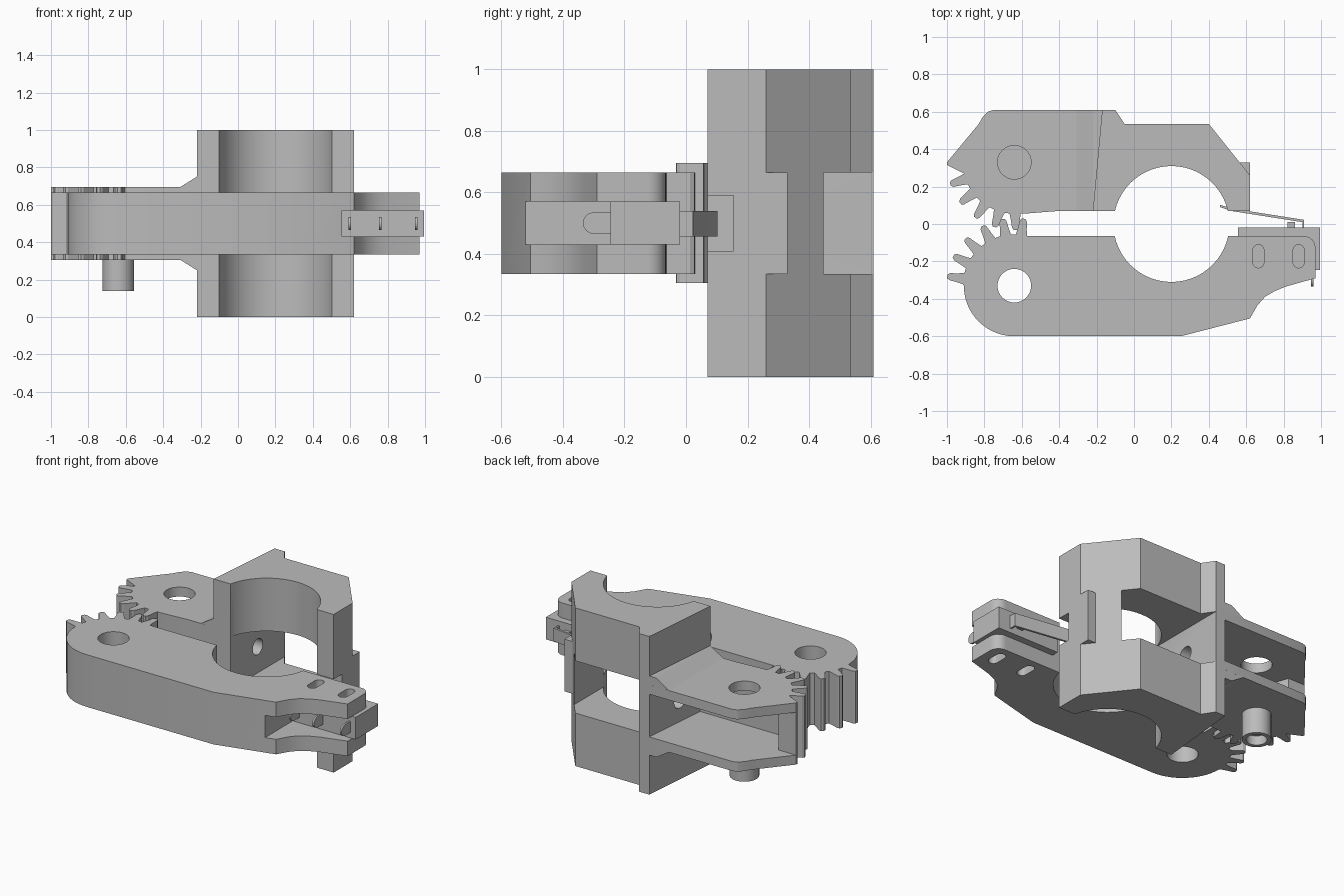
import bpy, bmesh
from math import sin, cos, pi, radians
from mathutils import Matrix, Vector

cube = bpy.data.objects.get("Cube")
if cube:
    bpy.data.objects.remove(cube, do_unlink=True)

grey = bpy.data.materials.new("plain grey")
grey.use_nodes = True
grey.diffuse_color = (0.5, 0.5, 0.5, 1)
grey.node_tree.nodes["Principled BSDF"].inputs["Base Color"].default_value = (0.5, 0.5, 0.5, 1)

TOP = Matrix.Identity(4)                                            # profile (x, y), depth z
SIDE = Matrix(((1, 0, 0, 0), (0, 0, 1, 0), (0, 1, 0, 0), (0, 0, 0, 1)))   # (x, z), depth y
END = Matrix(((0, 0, 1, 0), (1, 0, 0, 0), (0, 1, 0, 0), (0, 0, 0, 1)))    # (y, z), depth x


def prism(name, profile, low, high, plane=TOP):
    """Extrude a closed profile between two depths."""
    bm = bmesh.new()
    face = bm.faces.new([bm.verts.new((u, v, low)) for u, v in profile])
    ext = bmesh.ops.extrude_face_region(bm, geom=[face])["geom"]
    moved = [g for g in ext if isinstance(g, bmesh.types.BMVert)]
    bmesh.ops.translate(bm, verts=moved, vec=(0, 0, high - low))
    bm.transform(plane)
    bmesh.ops.recalc_face_normals(bm, faces=bm.faces)
    mesh = bpy.data.meshes.new(name)
    bm.to_mesh(mesh)
    bm.free()
    mesh.materials.append(grey)
    ob = bpy.data.objects.new(name, mesh)
    bpy.context.collection.objects.link(ob)
    return ob


def rect(u0, u1, v0, v1):
    return [(u0, v0), (u1, v0), (u1, v1), (u0, v1)]


def arc(cx, cy, r, start, end, steps=16):
    angles = [radians(start + (end - start) * i / steps) for i in range(steps + 1)]
    return [(cx + r * cos(a), cy + r * sin(a)) for a in angles]


def disc(cx, cy, r):
    return arc(cx, cy, r, 0, 348.75, 31)


def gear(cx, cy, centres, root=0.275, tip=0.362):
    """Run of rounded teeth at the given angles."""
    pts = []
    sign = 1 if centres[-1] > centres[0] else -1
    for c in centres:
        for off, r in ((-6.3, root), (-4.6, root + 0.03), (-3, tip - 0.012), (-1.5, tip),
                       (1.5, tip), (3, tip - 0.012), (4.6, root + 0.03), (6.3, root)):
            a = radians(c + sign * off)
            pts.append((cx + r * cos(a), cy + r * sin(a)))
    return pts


def cut(ob, *cutters):
    for c in cutters:
        c.hide_render = True
        mod = ob.modifiers.new("cut", 'BOOLEAN')
        mod.operation, mod.solver, mod.object = 'DIFFERENCE', 'EXACT', c
        bpy.context.view_layer.objects.active = ob
        bpy.ops.object.modifier_apply(modifier=mod.name)
        bpy.data.objects.remove(c, do_unlink=True)


PX, PY = -0.64, 0.33        # gear pivots sit at (PX, +PY) and (PX, -PY)
LOW, HIGH = 0.335, 0.665    # thickness of the front jaw

# Front jaw: geared end, half-round grip and switch end
front = prism("front_jaw",
              gear(PX, -PY, [172 - 18 * i for i in range(6)])
              + [(-0.55, -0.065)] + arc(0.2, 0, 0.31, 192.1, 347.9, 24)
              + [(0.9, -0.065)] + arc(0.91, -0.125, 0.06, 90, 0, 6)
              + [(0.97, -0.29), (0.81, -0.335), (0.75, -0.36), (0.7, -0.39), (0.66, -0.435),
                 (0.62, -0.505), (0.25, -0.6)]
              + arc(PX, -PY, 0.27, 270, 180, 14), LOW, HIGH)
cut(front, prism("pivot_cut", disc(PX, -PY, 0.09), 0.2, 0.8),
    prism("switch_cut", rect(0.555, 1.1, -0.7, 0.1), 0.43, 0.57))
for x in (0.665, 0.88):
    oval = arc(x, -0.14, 0.03, 0, 180, 8) + arc(x, -0.205, 0.03, 180, 360, 8)
    cut(front, prism("oval_cut", oval, 0.2, 0.8))

# Micro switch with button, lever and pins
prism("switch_body", rect(0.555, 0.995, -0.245, -0.02), 0.43, 0.57)
prism("switch_button", rect(0.82, 0.86, -0.03, 0.012), 0.475, 0.525)
prism("switch_lever", [(0.91, -0.025), (0.91, 0.022), (0.53, 0.082), (0.46, 0.102), (0.46, 0.09),
                       (0.53, 0.068), (0.9, 0.01), (0.9, -0.025)], 0.457, 0.54)
for x in (0.597, 0.76, 0.953):
    prism("switch_pin", [(-0.23, 0.465), (-0.23, 0.535)]
          + arc(-0.3, 0.5, 0.035, 90, 270, 8)[0:], x - 0.006, x + 0.006, END)

# Back arm: geared end with an open pocket and a pivot hole in the top plate
arm = prism("back_arm",
            [(-1, 0.33), (-1, 0.315)] + gear(PX, PY, [199 + 18 * i for i in range(5)])
            + [(-0.59, 0.055), (-0.4, 0.07), (-0.2, 0.07), (-0.15, 0.61), (-0.75, 0.61),
               (-0.78, 0.6), (-0.81, 0.57), (-0.83, 0.535)], 0.305, 0.695)
cut(arm, prism("pocket_cut", [(-1.1, 0.33), (-0.88, 0.33), (-0.82, 0.16), (-0.1, 0.16),
                              (-0.1, 0.7), (-1.1, 0.7)], 0.365, 0.635),
    prism("pivot_cut", disc(PX, PY, 0.09), 0.5, 0.8))

# Pivot boss under the back arm
boss = prism("pivot_boss", disc(PX, PY, 0.085), 0.14, 0.32)
cut(boss, prism("boss_cut", disc(PX, PY, 0.06), 0.1, 0.2))

# Back clamp: tall half-round block with a window that clears the front jaw
clamp = prism("back_clamp",
              [(-0.22, 0.07)] + arc(0.2, 0, 0.31, 166.9, 13.1, 24)
              + [(0.62, 0.07), (0.62, 0.26), (0.4, 0.535), (-0.05, 0.535), (-0.1, 0.61),
                 (-0.17, 0.61)], 0, 1)
cut(clamp, prism("window_cut", rect(-0.1, 0.47, -0.1, 0.8), LOW, HIGH),
    prism("screw_cut", disc(0.34, 0.5, 0.05), -0.4, 0.0, END),
    prism("notch_cut", rect(0.4, 0.7, 0, 0.155), 0.41, 0.59))

# Squared tab on the clamp's window post, with a screw hole
tab = prism("post_tab", [(0.47, 0.2), (0.62, 0.2), (0.62, 0.33), (0.47, 0.33)], LOW, HIGH)
for part in (tab, clamp):
    cut(part, prism("tab_hole_cut", disc(0.55, 0.5, 0.04), 0.1, 0.4, SIDE))

# Gussets where the arm meets the clamp
for name, s in (("upper_gusset", 1), ("lower_gusset", -1)):
    prism(name, [(-0.31, 0.5 + s * 0.194), (-0.22, 0.5 + s * 0.25), (-0.15, 0.5 + s * 0.25),
                 (-0.15, 0.5 + s * 0.194)], 0.0702, 0.6098, SIDE)

# Smooth the round walls, keep the corners sharp
bpy.ops.object.select_all(action='DESELECT')
for ob in bpy.context.scene.objects:
    if ob.type == 'MESH' and grey.name in ob.data.materials:
        ob.select_set(True)
        bpy.context.view_layer.objects.active = ob
bpy.ops.object.shade_smooth_by_angle(angle=radians(25))
